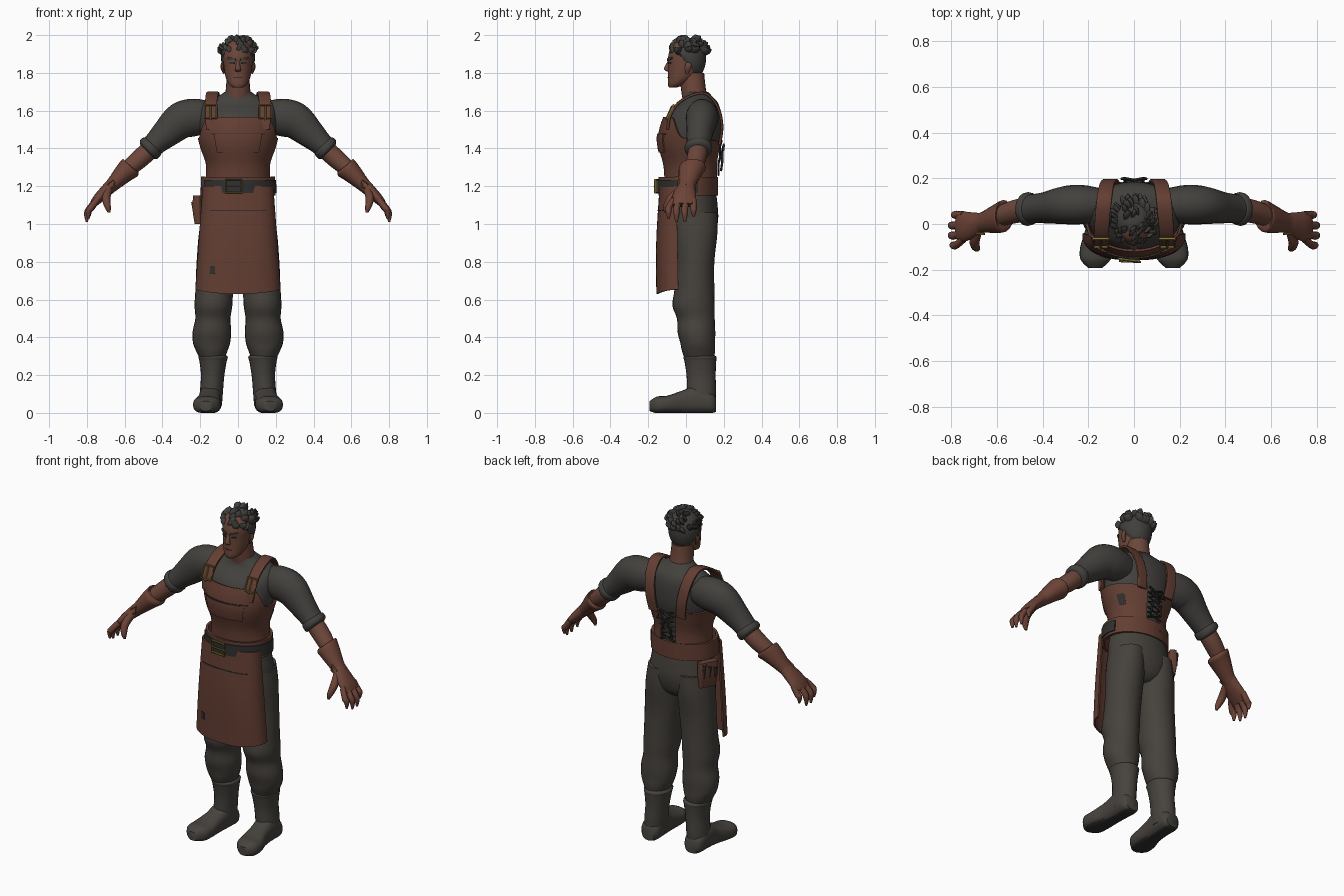
import bpy, bmesh, math, random
from mathutils import Vector

random.seed(4)
if "Cube" in bpy.data.objects:
    bpy.data.objects.remove(bpy.data.objects["Cube"])

X, Y, Z = Vector((1, 0, 0)), Vector((0, 1, 0)), Vector((0, 0, 1))


def material(name, r, g, b):
    m = bpy.data.materials.new(name)
    m.use_nodes = True
    m.diffuse_color = (r, g, b, 1)
    m.node_tree.nodes["Principled BSDF"].inputs["Base Color"].default_value = (r, g, b, 1)
    return m


leather = material("apron leather", .125, .048, .032)
glove_leather = material("glove leather", .15, .056, .038)
skin = material("skin", .15, .062, .042)
shirt_cloth = material("shirt cloth", .056, .052, .047)
trouser_cloth = material("trouser cloth", .06, .053, .045)
boot_leather = material("boot leather", .062, .056, .048)
dark = material("dark iron", .03, .029, .028)
hair_grey = material("hair", .052, .05, .046)
brass = material("brass", .22, .16, .04)


def finish(name, bm, mats, mirror=False, thick=0):
    """Turn a bmesh into a smooth shaded object."""
    bmesh.ops.recalc_face_normals(bm, faces=bm.faces)
    mesh = bpy.data.meshes.new(name)
    bm.to_mesh(mesh)
    bm.free()
    obj = bpy.data.objects.new(name, mesh)
    bpy.context.collection.objects.link(obj)
    for m in mats if isinstance(mats, list) else [mats]:
        mesh.materials.append(m)
    if thick:
        mod = obj.modifiers.new("thickness", "SOLIDIFY")
        mod.thickness, mod.offset = thick, 0
    if mirror:
        obj.modifiers.new("mirror", "MIRROR").use_mirror_merge = False
    bpy.ops.object.select_all(action="DESELECT")
    obj.select_set(True)
    bpy.context.view_layer.objects.active = obj
    bpy.ops.object.convert(target="MESH")
    bpy.ops.object.shade_smooth_by_angle(angle=math.radians(45))
    return obj


def spline(rows, steps=4):
    """Catmull-Rom interpolation of rows of numbers."""
    out = []
    for i in range(len(rows) - 1):
        a, b, c, d = (rows[max(0, min(len(rows) - 1, i + k))] for k in (-1, 0, 1, 2))
        for s in range(steps):
            t = s / steps
            out.append([q + t / 2 * (r - p + t * (2*p - 5*q + 4*r - w + t * (3*(q - r) + w - p)))
                        for p, q, r, w in zip(a, b, c, d)])
    return out + [list(rows[-1])]


def power(value, p):
    return math.copysign(abs(value) ** (2 / p), value)


def tube(bm, rows, u=X, v=None, n=20, p=2, steps=4):
    """Loft rings (x, y, z, half width, half depth) along a path."""
    rows = spline(rows, steps)
    centres = [Vector(r[:3]) for r in rows]
    rings = []
    for i, r in enumerate(rows):
        tangent = centres[min(i + 1, len(rows) - 1)] - centres[max(i - 1, 0)]
        side = v or tangent.cross(u).normalized()
        angles = [math.tau * k / n for k in range(n)]
        rings.append([bm.verts.new(centres[i] + u * r[3] * power(math.cos(a), p)
                                   + side * r[4] * power(math.sin(a), p)) for a in angles])
    for low, high in zip(rings, rings[1:]):
        for k in range(n):
            j = (k + 1) % n
            bm.faces.new((low[k], low[j], high[j], high[k]))
    bm.faces.new(rings[0])
    bm.faces.new(rings[-1])


def loft(name, mat, rows, mirror=False, **options):
    bm = bmesh.new()
    tube(bm, rows, **options)
    return finish(name, bm, mat, mirror)


def at(rows, z):
    """Centre y and radii of a stack of rings at height z."""
    rows = sorted(spline(rows), key=lambda r: r[2])
    for lo, hi in zip(rows, rows[1:]):
        if z <= hi[2]:
            t = max(0, (z - lo[2]) / (hi[2] - lo[2]))
            return [lo[k] + t * (hi[k] - lo[k]) for k in (1, 3, 4)]
    return [rows[-1][k] for k in (1, 3, 4)]


def wrap(name, mat, rows, bottom, top, start, end, off=.01, thick=.008, mirror=False, p=2, nu=32, nv=10):
    """Sheet wrapped round a ring stack; angle 0 is the front."""
    bm, grid = bmesh.new(), []
    for i in range(nu + 1):
        a = start + (end - start) * i / nu
        z0 = bottom(a) if callable(bottom) else bottom
        z1 = top(a) if callable(top) else top
        column = []
        for j in range(nv + 1):
            z = z0 + (z1 - z0) * j / nv
            yc, rx, ry = at(rows, z)
            column.append(bm.verts.new(((rx + off) * power(math.sin(a), p),
                                        yc - (ry + off) * power(math.cos(a), p), z)))
        grid.append(column)
    for c, d in zip(grid, grid[1:]):
        for j in range(nv):
            bm.faces.new((c[j], d[j], d[j + 1], c[j + 1]))
    return finish(name, bm, mat, mirror, thick)


def cord(name, mat, points, radius, closed=False, mirror=False):
    """Thin round wire through points."""
    curve = bpy.data.curves.new(name, "CURVE")
    curve.dimensions, curve.bevel_depth, curve.bevel_resolution = "3D", radius, 1
    line = curve.splines.new("POLY")
    line.points.add(len(points) - 1)
    line.use_cyclic_u = closed
    for point, co in zip(line.points, points):
        point.co = (*co, 1)
    temp = bpy.data.objects.new(name, curve)
    mesh = bpy.data.meshes.new_from_object(temp)
    bm = bmesh.new()
    bm.from_mesh(mesh)
    bpy.data.objects.remove(temp)
    bpy.data.meshes.remove(mesh)
    return finish(name, bm, mat, mirror)


# Torso, neck and head
torso = [(0, .03, 1.15, .165, .125), (0, .025, 1.3, .15, .125), (0, .02, 1.4, .18, .145),
         (0, .027, 1.48, .2, .155), (0, .045, 1.58, .205, .14), (0, .07, 1.64, .19, .1),
         (0, .06, 1.68, .1, .075), (0, .05, 1.7, .07, .066)]
head = [(0, -.07, 1.722, .025, .02), (0, -.05, 1.74, .048, .046), (0, -.02, 1.78, .066, .075),
        (0, -.002, 1.84, .076, .093), (0, 0, 1.9, .08, .092), (0, .005, 1.95, .066, .075), (0, .01, 1.975, .03, .04)]
loft("shirt", shirt_cloth, torso, v=Y, n=32)
loft("neck", skin, [(0, .055, 1.64, .072, .07), (0, .04, 1.71, .065, .066), (0, .03, 1.8, .058, .066)], v=Y)
loft("head", skin, head, v=Y, n=28)
loft("nose", skin, [(0, -.085, 1.868, .008, .008), (0, -.1, 1.83, .013, .015), (0, -.097, 1.815, .017, .016),
                    (0, -.085, 1.805, .01, .008)], v=Y, n=12)
loft("ear", skin, [(.075, .005, 1.795, .004, .008), (.083, .01, 1.83, .01, .018), (.081, .015, 1.86, .005, .012)],
     mirror=True, v=Y, n=10)
wrap("eye", dark, head, 1.848, 1.857, .25, .6, .002, .003, True, nu=6, nv=2)
wrap("eyebrow", hair_grey, head, lambda a: 1.862 + .015 * a, lambda a: 1.874 + .015 * a,
     .15, .7, .003, .006, True, nu=6, nv=2)
wrap("mouth", dark, head, 1.774, 1.778, -.35, .35, .001, .003, nu=8, nv=1)

# Hair cap tucked into the skull below the hairline, with swept tufts
bm = bmesh.new()
bmesh.ops.create_uvsphere(bm, u_segments=32, v_segments=24, radius=1)
for vert in bm.verts:
    x, y, z = vert.co
    vert.co = (x * .09, .012 + y * .095, 1.885 + z * (.1 if z > 0 else .135))
    if vert.co.z < max(1.775, min(1.915, 1.85 - vert.co.y)):
        vert.co.x *= .78
        vert.co.y = .012 + (vert.co.y - .012) * .78
for i in range(60):
    turn, lift = random.uniform(0, math.tau), random.uniform(.2, .95)
    flat = math.sqrt(1 - lift * lift)
    normal = Vector((flat * math.cos(turn), flat * math.sin(turn), lift))
    base = Vector((normal.x * .086, .012 + normal.y * .09, 1.885 + normal.z * .092))
    way = (normal * .5 + Vector((0, .5, .25))).normalized()
    tip, mid = base + way * .035 + normal * .005, base + way * .018 + normal * .008
    tip.z = min(tip.z, 1.998)
    tube(bm, [(*base, .017, .011), (*mid, .014, .009), (*tip, .001, .001)], u=way.orthogonal(), n=6, steps=2)
finish("hair", bm, hair_grey)

# Sleeves, forearms and gloves
loft("sleeve", shirt_cloth, [(.14, .085, 1.565, .07, .08), (.22, .085, 1.565, .085, .098), (.3, .083, 1.548, .084, .098),
                             (.38, .073, 1.48, .07, .078), (.44, .067, 1.425, .064, .062), (.475, .065, 1.393, .066, .06)],
     mirror=True, u=Y)
loft("rolled_sleeve", shirt_cloth, [(.445, .066, 1.42, .06, .056), (.455, .066, 1.41, .072, .066),
                                    (.475, .065, 1.393, .071, .066), (.484, .065, 1.385, .05, .05)], mirror=True, u=Y)
loft("forearm", skin, [(.45, .065, 1.41, .05, .05), (.52, .055, 1.345, .052, .05), (.62, .025, 1.26, .042, .04)],
     mirror=True, u=Y)
loft("glove_cuff", glove_leather, [(.565, .035, 1.305, .05, .045), (.57, .035, 1.3, .07, .06), (.6, .025, 1.273, .064, .054),
                                   (.66, .008, 1.212, .046, .038), (.69, 0, 1.185, .044, .034)], mirror=True, u=Y)
bm = bmesh.new()
tube(bm, [(.66, .008, 1.215, .04, .035), (.7, -.005, 1.175, .055, .032), (.745, -.012, 1.13, .066, .026),
          (.77, -.013, 1.1, .06, .018)], u=Y)
for y, reach in ((.04, .75), (.003, 1), (-.032, 1), (-.066, .85)):
    spread = y * 1.25 - .01
    tube(bm, [(.745, y, 1.13, .016, .017), (.745 + .04 * reach, spread, 1.085, .018, .017),
              (.745 + .055 * reach, spread, 1.125 - .07 * reach, .016, .016),
              (.745 + .055 * reach, spread, 1.125 - .115 * reach, .006, .006)], u=Y, n=10)
tube(bm, [(.685, -.03, 1.18, .022, .022), (.698, -.08, 1.135, .022, .022), (.69, -.105, 1.09, .017, .017),
          (.682, -.108, 1.06, .007, .007)], u=X, n=10)
finish("glove_hand", bm, glove_leather, mirror=True)
cord("glove_buckle", brass, [(.655, -.04, 1.235), (.655, -.045, 1.2), (.685, -.045, 1.18), (.69, -.04, 1.21)],
     .004, True, True)

# Trousers and boots
loft("trouser_seat", trouser_cloth, [(0, .03, 1.2, .168, .125), (0, .035, 1.1, .185, .132), (0, .045, 1.02, .192, .125),
                                     (0, .05, .94, .16, .1), (0, .05, .9, .08, .06)], v=Y, n=32)
loft("trouser_leg", trouser_cloth, [(.098, .05, 1.06, .09, .115), (.105, .05, .95, .102, .116), (.115, .05, .8, .104, .1),
                                    (.125, .045, .66, .1, .105), (.13, .04, .57, .1, .112), (.133, .052, .5, .093, .1),
                                    (.138, .055, .43, .102, .1), (.14, .062, .37, .098, .092), (.139, .066, .33, .084, .088),
                                    (.137, .07, .29, .066, .078)], mirror=True, v=Y, n=24)
loft("boot_shaft", boot_leather, [(.132, .072, .305, .07, .078), (.132, .074, .295, .078, .088), (.132, .076, .272, .072, .084),
                                  (.134, .08, .2, .062, .077), (.14, .082, .12, .061, .077), (.145, .08, .04, .06, .075)],
     mirror=True, v=Y, n=24)
bm = bmesh.new()
tube(bm, [(.143, .158, .045, .04, .04), (.145, .13, .055, .058, .056), (.147, .05, .07, .06, .072), (.152, -.02, .058, .06, .06),
          (.163, -.1, .045, .072, .046), (.168, -.155, .042, .066, .044), (.17, -.193, .036, .03, .026)], u=X, v=Z, p=2.6, n=24)
for vert in bm.verts:
    vert.co.z = max(0, vert.co.z)
bm.normal_update()
for face in bm.faces:
    face.material_index = int(face.calc_center_median().z < .008)
finish("boot_foot", bm, [boot_leather, dark], mirror=True)


# Apron: bodice open at the back, skirt, pockets and worn spots
def bodice_top(a):
    t = max(0, min(1, (abs(a) - .75) / .6))
    return 1.565 - .11 * t * t * (3 - 2 * t) - .015 * max(0, abs(a) - 1.6)


skirt = [(0, -.05, 1.2, .182, .085), (0, -.045, .9, .204, .108), (0, -.04, .63, .222, .112)]
quarter = math.pi / 2
wrap("apron_bodice", leather, torso, 1.2, bodice_top, -2.88, 2.88, .013, .01, nu=56, nv=14)
wrap("apron_skirt", leather, skirt, lambda a: .63 + .022 * math.sin(a) ** 2, 1.2, -quarter, quarter, 0, .01, p=2.5)
wrap("chest_pocket", leather, torso, 1.38, 1.475, -.6, .6, .021, .008)
wrap("chest_pocket_seam", dark, torso, 1.475, 1.48, -.7, .7, .02, .006, nv=1)
wrap("skirt_pocket_seam", dark, skirt, 1.068, 1.074, -.8, .8, .006, .003, p=2.5, nv=1)
wrap("skirt_spot", dark, skirt, .735, .778, -.66, -.5, .006, .003, p=2.5, nu=4, nv=2)
wrap("bodice_patch", dark, torso, 1.33, 1.39, 1.9, 2.15, .019, .004, nu=4, nv=3)

# Shoulder straps with buckles
loft("shoulder_strap", leather, [(.14, -.098, 1.5, .028, .008), (.145, -.085, 1.57, .03, .008), (.143, -.04, 1.64, .032, .008),
                                 (.137, .04, 1.685, .033, .008), (.13, .11, 1.687, .033, .008), (.12, .168, 1.62, .032, .008),
                                 (.105, .19, 1.52, .032, .008), (.092, .178, 1.42, .03, .008)], mirror=True, u=X, p=5)
cord("strap_buckle", brass, [(.113, -.1, 1.56), (.113, -.065, 1.63), (.177, -.065, 1.63), (.177, -.1, 1.56)],
     .006, True, True)
cord("strap_buckle_pin", brass, [(.145, -.108, 1.55), (.145, -.075, 1.625)], .005, mirror=True)

# Back lacing
for side in (-1, 1):
    zigzag = [(side * .045 * (-1) ** i, .172 + .008 * (i // 3), 1.26 + .03 * i) for i in range(7)]
    cord("back_lace", dark, zigzag, .006)
    cord("lace_bow", dark, [(0, .192, 1.39), (side * .04, .2, 1.42), (side * .055, .198, 1.39), (0, .192, 1.385),
                            (side * .03, .192, 1.33), (side * .035, .185, 1.28)], .006)

# Belt with strap and buckle
waist = [(0, .012, 1.13, .188, .146), (0, .012, 1.27, .184, .146)]
wrap("waist_band", leather, waist, 1.15, 1.25, -math.pi, math.pi, .004, .014, nu=56, nv=3)
wrap("belt_strap", dark, waist, 1.165, 1.232, -1.1, 1.9, .013, .008, nv=2)
cord("belt_buckle", brass, [(x, -.152 - .01 * (x > -.05), z) for x, z in
                            ((-.065, 1.165), (-.065, 1.235), (.02, 1.235), (.02, 1.165))], .007, True)
cord("belt_buckle_pin", brass, [(-.065, -.162, 1.2), (.03, -.166, 1.2)], .005)

# Tool pouch on the right hip
bm = bmesh.new()
tube(bm, [(-.195, .08, 1.0, .05, .018), (-.2, .08, 1.08, .055, .024), (-.2, .08, 1.15, .055, .02)],
     u=Vector((.45, .89, 0)), v=Vector((-.89, .45, 0)), p=6)
finish("tool_pouch", bm, leather)
for offset in (-.035, 0, .035):
    x, y = -.212 + .45 * offset, .085 + .89 * offset
    cord("pouch_tool", dark, [(x, y, 1.06), (x - .01, y, 1.13 + offset / 3)], .012)
